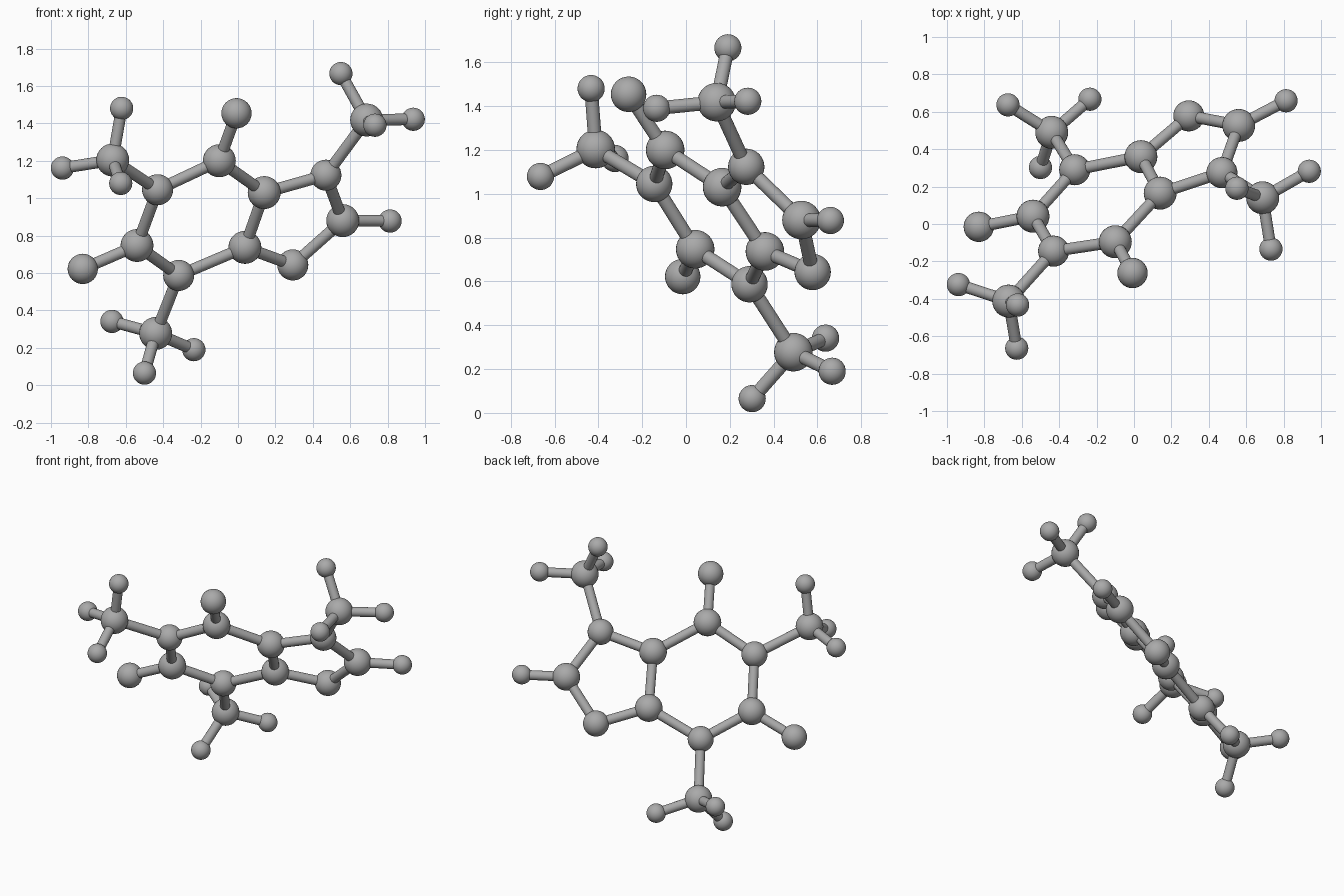
import bpy
from mathutils import Vector

cube = bpy.data.objects.get("Cube")
if cube:
    bpy.data.objects.remove(cube, do_unlink=True)

# One plain grey for the whole model
grey = bpy.data.materials.new("mid grey")
grey.use_nodes = True
colour = (0.4, 0.4, 0.4, 1)
grey.diffuse_color = colour
grey.node_tree.nodes["Principled BSDF"].inputs["Base Color"].default_value = colour

RADIUS = {"carbon": 0.088, "nitrogen": 0.083, "oxygen": 0.081, "hydrogen": 0.062}
ROD = 0.031


def finish(name):
    obj = bpy.context.object
    obj.name = name
    obj.data.materials.append(grey)
    bpy.ops.object.shade_smooth_by_angle()
    return obj


def ball(name, kind, centre):
    bpy.ops.mesh.primitive_uv_sphere_add(
        segments=32, ring_count=16, radius=RADIUS[kind], location=centre)
    finish(name)
    return Vector(centre)


def rod(name, start, end):
    axis = end - start
    bpy.ops.mesh.primitive_cylinder_add(
        vertices=24, radius=ROD, depth=axis.length, location=(start + end) / 2)
    obj = finish(name)
    obj.rotation_mode = 'QUATERNION'
    obj.rotation_quaternion = axis.to_track_quat('Z', 'Y')


# Balls of the two fused rings
ring = {
    "top": ("carbon", (-0.10, -0.095, 1.20)),
    "shared_upper": ("carbon", (0.14, 0.165, 1.03)),
    "shared_lower": ("carbon", (0.037, 0.36, 0.737)),
    "bottom": ("nitrogen", (-0.317, 0.29, 0.587)),
    "lower_right": ("carbon", (-0.54, 0.042, 0.747)),
    "upper_right": ("nitrogen", (-0.43, -0.145, 1.045)),
    "left_lower": ("nitrogen", (0.293, 0.578, 0.643)),
    "left_tip": ("carbon", (0.56, 0.527, 0.88)),
    "left_upper": ("nitrogen", (0.47, 0.275, 1.123)),
}
points = {n: ball("ring_ball_" + n, k, c) for n, (k, c) in ring.items()}

# Rods around each ring
six = ["top", "shared_upper", "shared_lower", "bottom", "lower_right", "upper_right", "top"]
five = ["shared_lower", "left_lower", "left_tip", "left_upper", "shared_upper"]
for loop in (six, five):
    for a, b in zip(loop, loop[1:]):
        rod(f"ring_rod_{a}_to_{b}", points[a], points[b])

# Single balls hanging off the rings
for host, kind, centre in (
        ("top", "oxygen", (-0.008, -0.262, 1.454)),
        ("lower_right", "oxygen", (-0.83, -0.015, 0.622)),
        ("left_tip", "hydrogen", (0.813, 0.659, 0.878))):
    rod("side_rod_" + host, points[host], ball("side_ball_" + host, kind, centre))

# Three-pronged end groups: hub position, then the three tips
groups = {
    "left_upper": [(0.688, 0.14, 1.418), (0.55, 0.191, 1.666),
                   (0.937, 0.282, 1.422), (0.732, -0.134, 1.39)],
    "upper_right": [(-0.67, -0.412, 1.204), (-0.622, -0.433, 1.48),
                    (-0.939, -0.324, 1.161), (-0.627, -0.664, 1.079)],
    "bottom": [(-0.44, 0.49, 0.277), (-0.674, 0.637, 0.341),
               (-0.236, 0.667, 0.19), (-0.5, 0.302, 0.065)],
}
for host, (centre, *tips) in groups.items():
    hub = ball("end_hub_" + host, "carbon", centre)
    rod("end_stem_" + host, points[host], hub)
    for i, tip in enumerate(tips, 1):
        rod(f"end_prong_{host}_{i}", hub, ball(f"end_tip_{host}_{i}", "hydrogen", tip))
